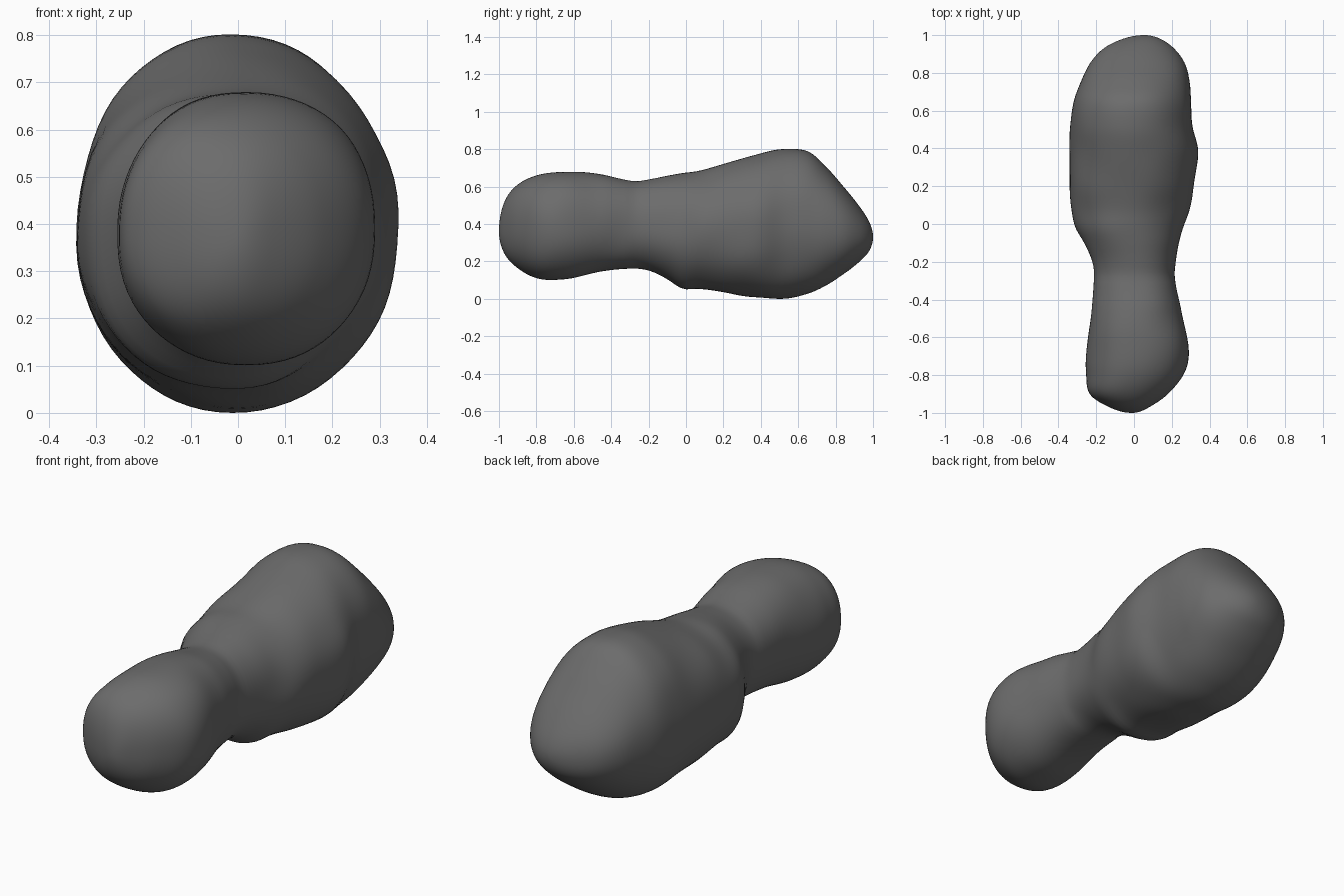
import bpy, bmesh, math
from mathutils import Vector, noise

if "Cube" in bpy.data.objects:
    bpy.data.objects.remove(bpy.data.objects["Cube"])

# Body stations: y, left x, right x, bottom z, top z
STATIONS = [
    (-1.00, -0.01, -0.01, 0.36, 0.36),
    (-0.97, -0.13, 0.08, 0.24, 0.52),
    (-0.90, -0.235, 0.18, 0.165, 0.61),
    (-0.78, -0.255, 0.27, 0.105, 0.665),
    (-0.65, -0.25, 0.29, 0.105, 0.68),
    (-0.45, -0.225, 0.25, 0.145, 0.667),
    (-0.28, -0.208, 0.215, 0.158, 0.626),
    (-0.20, -0.22, 0.22, 0.147, 0.637),
    (-0.10, -0.265, 0.24, 0.10, 0.66),
    (-0.02, -0.31, 0.26, 0.052, 0.673),
    (0.07, -0.33, 0.29, 0.052, 0.682),
    (0.20, -0.34, 0.315, 0.035, 0.722),
    (0.38, -0.34, 0.34, 0.008, 0.772),
    (0.52, -0.338, 0.31, 0.0, 0.80),
    (0.65, -0.32, 0.303, 0.025, 0.787),
    (0.75, -0.285, 0.295, 0.07, 0.705),
    (0.85, -0.235, 0.268, 0.135, 0.59),
    (0.93, -0.16, 0.21, 0.20, 0.49),
    (0.98, -0.06, 0.14, 0.255, 0.41),
    (1.00, 0.055, 0.055, 0.33, 0.33),
]
KEYS = [math.acos(max(-1, min(1, -s[0]))) for s in STATIONS]
RINGS, SIDES = 110, 72


def slope(i, c):
    a, b = max(i - 1, 0), min(i + 1, len(KEYS) - 1)
    return (STATIONS[b][c] - STATIONS[a][c]) / (KEYS[b] - KEYS[a])


def sample(t, c):
    """Smooth curve through the stations."""
    i = max(k for k in range(len(KEYS) - 1) if KEYS[k] <= t)
    h = KEYS[i + 1] - KEYS[i]
    u = (t - KEYS[i]) / h
    return ((2*u**3 - 3*u**2 + 1) * STATIONS[i][c] + (u**3 - 2*u**2 + u) * h * slope(i, c)
            + (3*u**2 - 2*u**3) * STATIONS[i + 1][c] + (u**3 - u**2) * h * slope(i + 1, c))


def point(t, a):
    y = -math.cos(t)
    xl, xr, zb, zt = (sample(t, c) for c in (1, 2, 3, 4))
    # the small lobe is a little boxier than the large one
    e = 2 / (2.2 if y < -0.3 else 2.1)
    ca, sa = math.cos(a), math.sin(a)
    x = (xl + xr) / 2 + (xr - xl) / 2 * math.copysign(abs(ca) ** e, ca)
    z = (zb + zt) / 2 + (zt - zb) / 2 * math.copysign(abs(sa) ** e, sa)
    # gentle lumps, fading out at the tips
    p = Vector((x, y, z))
    n = noise.noise(p * 5) * 0.008 * math.sin(t)
    return p + Vector((ca, 0, sa)) * n


# Two-lobed rocky body
bm = bmesh.new()
rings = []
for r in range(1, RINGS):
    t = math.pi * r / RINGS
    rings.append([bm.verts.new(point(t, 2 * math.pi * k / SIDES)) for k in range(SIDES)])
front = bm.verts.new((-0.01, -1, 0.36))
back = bm.verts.new((0.055, 1, 0.33))
for k in range(SIDES):
    n = (k + 1) % SIDES
    for a, b in zip(rings, rings[1:]):
        bm.faces.new((a[k], a[n], b[n], b[k]))
    bm.faces.new((front, rings[0][n], rings[0][k]))
    bm.faces.new((back, rings[-1][k], rings[-1][n]))
bmesh.ops.smooth_vert(bm, verts=bm.verts, factor=0.3, use_axis_x=True, use_axis_y=False, use_axis_z=True)
bmesh.ops.recalc_face_normals(bm, faces=bm.faces)
low = min(v.co.z for v in bm.verts)
for v in bm.verts:
    v.co.z -= low
for f in bm.faces:
    f.smooth = True
mesh = bpy.data.meshes.new("asteroid_body")
bm.to_mesh(mesh)
bm.free()
body = bpy.data.objects.new("asteroid_body", mesh)
bpy.context.collection.objects.link(body)

# Dark grey rock
mat = bpy.data.materials.new("dark grey rock")
mat.diffuse_color = (0.15, 0.15, 0.15, 1)
mat.use_nodes = True
mat.node_tree.nodes["Principled BSDF"].inputs["Base Color"].default_value = mat.diffuse_color
mesh.materials.append(mat)
